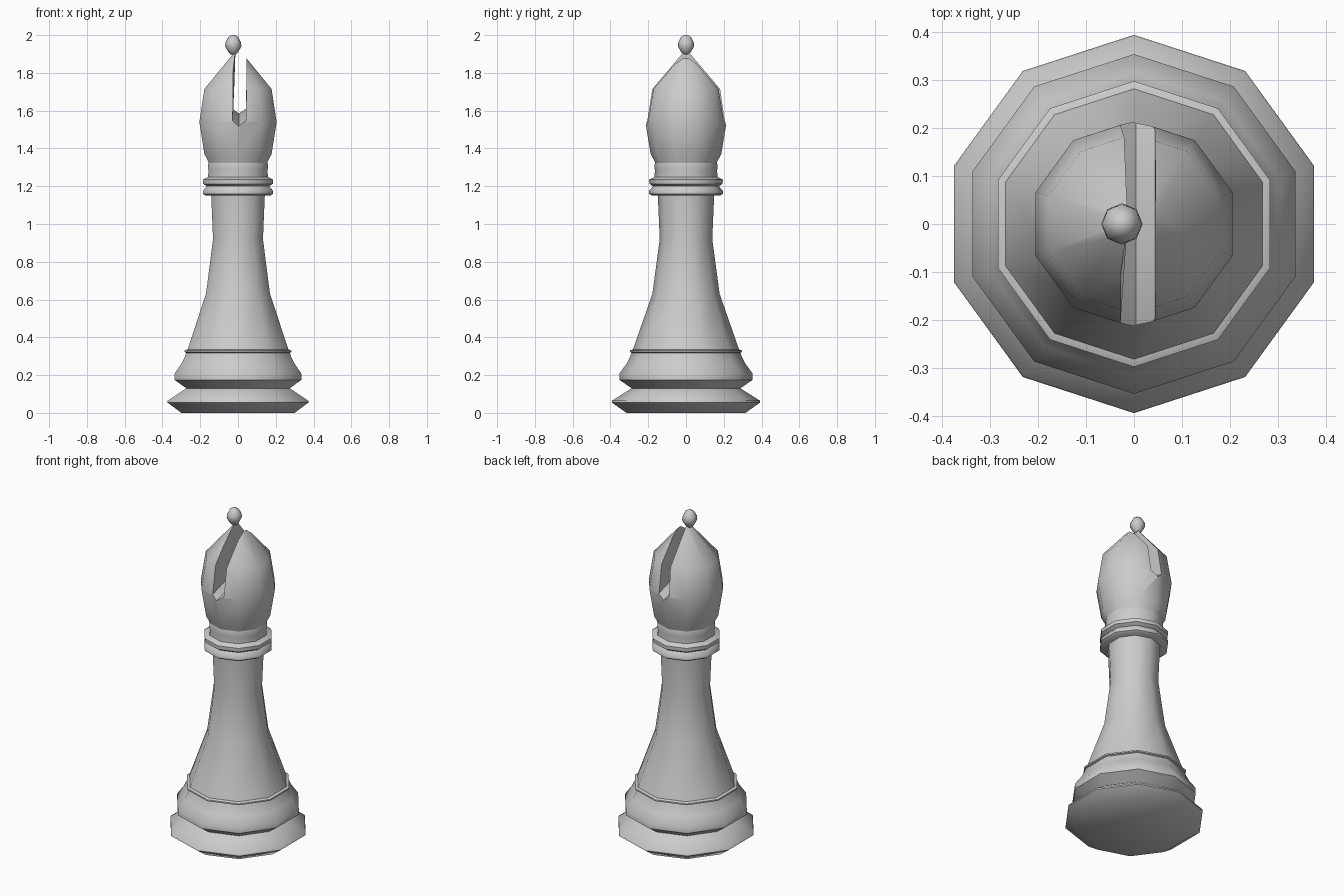
import bpy, bmesh, math

if "Cube" in bpy.data.objects:
    bpy.data.objects.remove(bpy.data.objects["Cube"])

SIDES = 10


def make_object(name, bm):
    bmesh.ops.recalc_face_normals(bm, faces=bm.faces)
    mesh = bpy.data.meshes.new(name)
    bm.to_mesh(mesh)
    bm.free()
    obj = bpy.data.objects.new(name, mesh)
    bpy.context.collection.objects.link(obj)
    return obj


def loft(name, rings):
    """Skin a list of equal-length point rings and cap both ends."""
    bm = bmesh.new()
    loops = [[bm.verts.new(p) for p in ring] for ring in rings]
    n = len(loops[0])
    for a, b in zip(loops, loops[1:]):
        for i in range(n):
            j = (i + 1) % n
            bm.faces.new((a[i], a[j], b[j], b[i]))
    bm.faces.new(loops[0])
    bm.faces.new(loops[-1])
    return make_object(name, bm)


def lathe(name, profile, sides=SIDES, cx=0.0):
    """Turn a (radius, z) profile, with a corner facing +y."""
    angles = [math.pi / 2 + math.tau * i / sides for i in range(sides)]
    return loft(name, [[(cx + r * math.cos(a), r * math.sin(a), z) for a in angles]
                       for r, z in profile])


def smooth(obj, angle):
    bpy.ops.object.select_all(action='DESELECT')
    bpy.context.view_layer.objects.active = obj
    obj.select_set(True)
    bpy.ops.object.shade_smooth_by_angle(angle=math.radians(angle))


# Stepped foot
base = lathe("base", [
    (0.315, 0), (0.393, 0.055), (0.391, 0.065), (0.288, 0.13), (0.353, 0.175),
    (0.353, 0.208), (0.315, 0.26), (0.295, 0.30), (0.288, 0.318), (0.297, 0.322),
    (0.297, 0.33), (0.283, 0.336)])

# Tapered shaft
shaft = lathe("shaft", [(0.283, 0.33), (0.178, 0.63), (0.139, 0.92), (0.15, 1.17)])

# Ringed collar
collar = lathe("collar", [
    (0.18, 1.15), (0.195, 1.16), (0.196, 1.175), (0.174, 1.20), (0.194, 1.213),
    (0.195, 1.235), (0.166, 1.25), (0.165, 1.285), (0.168, 1.31), (0.162, 1.33)])

# Domed head
head = lathe("head", [(0.16, 1.30), (0.165, 1.33), (0.187, 1.37), (0.215, 1.54),
                      (0.187, 1.715), (0.006, 1.925)])

# Vertical slot through the head: V-shaped floor, highest in the middle
def slot_section(y, floor, left):
    return [(left, y, 2.2), (-0.028, y, floor + 0.025), (0.004, y, floor),
            (0.043, y, floor + 0.025), (0.047, y, 2.2)]


cutter = loft("slot_cutter", [slot_section(-0.3, 1.49, -0.025),
                              slot_section(0, 1.585, 0.0),
                              slot_section(0.3, 1.49, -0.025)])
cutter.hide_render = True
cut = head.modifiers.new("slot", 'BOOLEAN')
cut.object = cutter
cut.operation = 'DIFFERENCE'
cut.solver = 'EXACT'
bpy.context.view_layer.objects.active = head
bpy.ops.object.modifier_apply(modifier="slot")
bpy.data.objects.remove(cutter)

# Egg-shaped finial on the taller half
finial = lathe("finial", [(0.012, 1.897), (0.025, 1.909), (0.043, 1.94), (0.041, 1.962),
                          (0.026, 1.99), (0.01, 2.0)], 8, -0.025)

for part in (base, shaft, collar, head, finial):
    smooth(part, 50)
